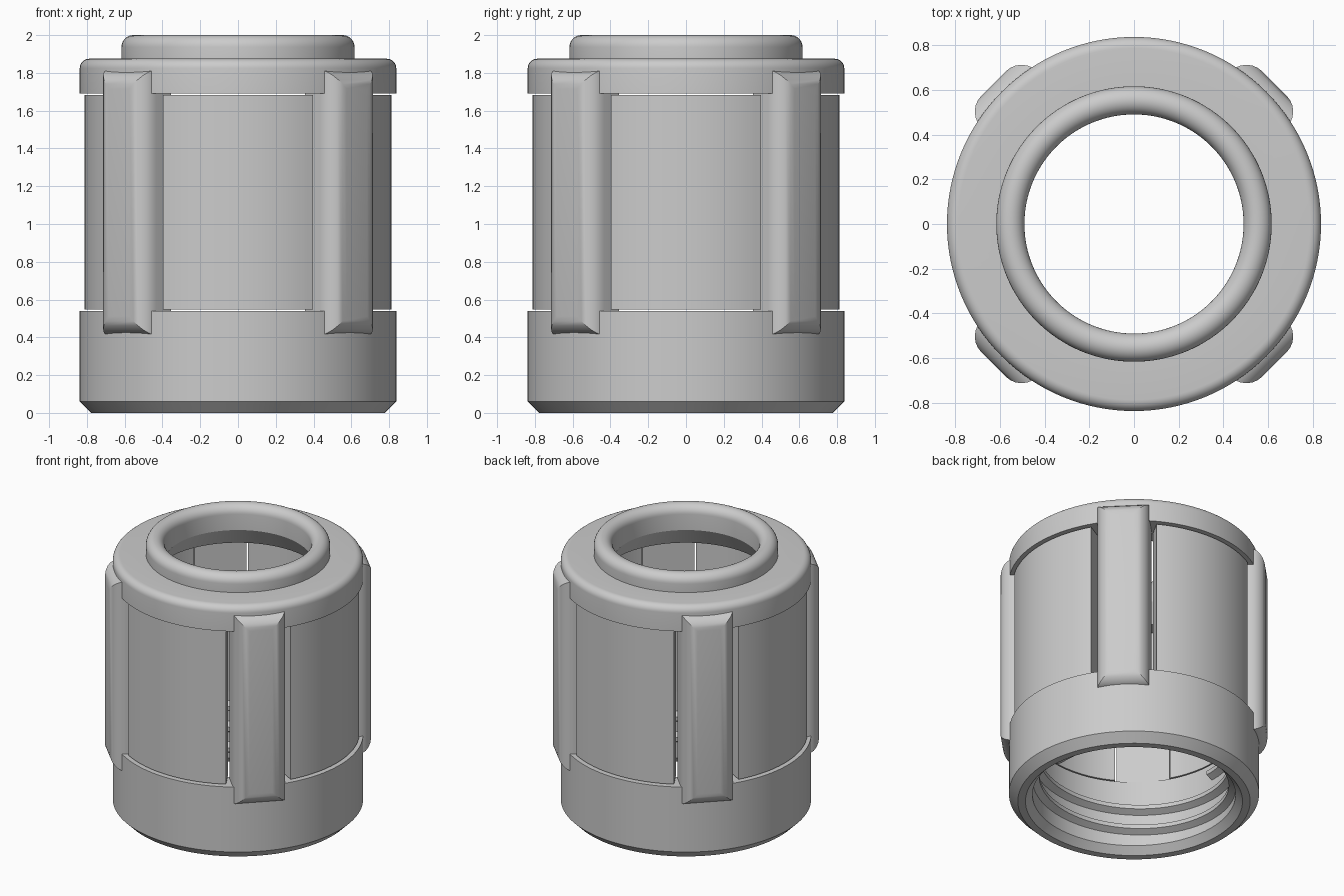
import bpy, bmesh, math
from mathutils import Matrix

cube = bpy.data.objects.get("Cube")
if cube:
    bpy.data.objects.remove(cube)

GREY = (0.6, 0.6, 0.6, 1)
grey = bpy.data.materials.new("plain grey")
grey.use_nodes = True
grey.diffuse_color = GREY
grey.node_tree.nodes["Principled BSDF"].inputs["Base Color"].default_value = GREY


def finish(bm, name):
    bmesh.ops.recalc_face_normals(bm, faces=bm.faces)
    mesh = bpy.data.meshes.new(name)
    bm.to_mesh(mesh)
    bm.free()
    mesh.materials.append(grey)
    obj = bpy.data.objects.new(name, mesh)
    bpy.context.collection.objects.link(obj)
    bpy.ops.object.select_all(action="DESELECT")
    obj.select_set(True)
    bpy.context.view_layer.objects.active = obj
    bpy.ops.object.shade_smooth_by_angle(angle=math.radians(30))
    return obj


def arc(r, z, radius, start, end, steps=8):
    """Points of a fillet in the (radius, height) plane."""
    angles = [math.radians(start + (end - start) * i / steps) for i in range(steps + 1)]
    return [(r + radius * math.cos(a), z + radius * math.sin(a)) for a in angles]


def sweep(name, profile, start=0, end=360, steps=128, rise=0):
    """Turn a closed profile about z; part turns are capped, rise makes a helix."""
    bm = bmesh.new()
    full = end - start == 360 and rise == 0
    rings = []
    for i in range(steps if full else steps + 1):
        t = i / steps
        a = math.radians(start + (end - start) * t)
        rings.append([bm.verts.new((r * math.cos(a), r * math.sin(a), z + rise * t))
                      for r, z in profile])
    n = len(profile)
    for i in range(steps):
        p, q = rings[i], rings[(i + 1) % len(rings)]
        for j in range(n):
            k = (j + 1) % n
            bm.faces.new((p[j], q[j], q[k], p[k]))
    if not full:
        bm.faces.new(rings[0])
        bm.faces.new(rings[-1])
    return finish(bm, name)


INNER, OUTER = 0.68, 0.838

# Lower collar with chamfered foot and mouth
sweep("lower_collar", [(0.727, 0), (0.778, 0), (OUTER, 0.06), (OUTER, 0.54),
                       (INNER, 0.54), (INNER, 0.05)])

# Internal screw thread
sweep("screw_thread", [(0.69, 0.03), (0.635, 0.06), (0.635, 0.09), (0.69, 0.12)],
      end=900, steps=240, rise=0.38)

# Upper cap with rounded shoulder, rounded neck and flared underside
cap = [(0.57, 1.69), (OUTER, 1.69)]
cap += arc(OUTER - 0.05, 1.825, 0.05, 0, 90)
cap += [(0.617, 1.875)]
cap += arc(0.554, 1.937, 0.063, 0, 180, 16)
cap += [(0.491, 1.82)]
sweep("upper_cap", cap)

# Thick curved side panels, floating between collar and cap
wall = [(INNER, 0.548), (0.813, 0.548), (0.813, 1.682), (INNER, 1.682)]
for i, side in enumerate(("left", "back", "right", "front")):
    sweep(side + "_panel", wall, 90 * i - 29.3, 90 * i + 29.3, 24)

# Diagonal ribs with rounded outer faces
R_OUT, WIDTH, LOW, HIGH = 0.89, 0.355, 0.412, 1.815
for i, corner in enumerate(("back_left", "back_right", "front_right", "front_left")):
    bm = bmesh.new()
    bmesh.ops.create_cube(bm, size=1)
    bmesh.ops.scale(bm, vec=(R_OUT - INNER, WIDTH, HIGH - LOW), verts=bm.verts)
    bmesh.ops.translate(bm, vec=((INNER + R_OUT) / 2, 0, (LOW + HIGH) / 2), verts=bm.verts)
    outer = max(bm.faces, key=lambda f: f.calc_center_median().x)
    bmesh.ops.bevel(bm, geom=list(outer.edges), offset=0.1, offset_type="OFFSET",
                    segments=6, profile=0.5, affect="EDGES")
    bmesh.ops.rotate(bm, cent=(0, 0, 0), verts=bm.verts,
                     matrix=Matrix.Rotation(math.radians(45 + 90 * i), 3, "Z"))
    finish(bm, corner + "_rib")
